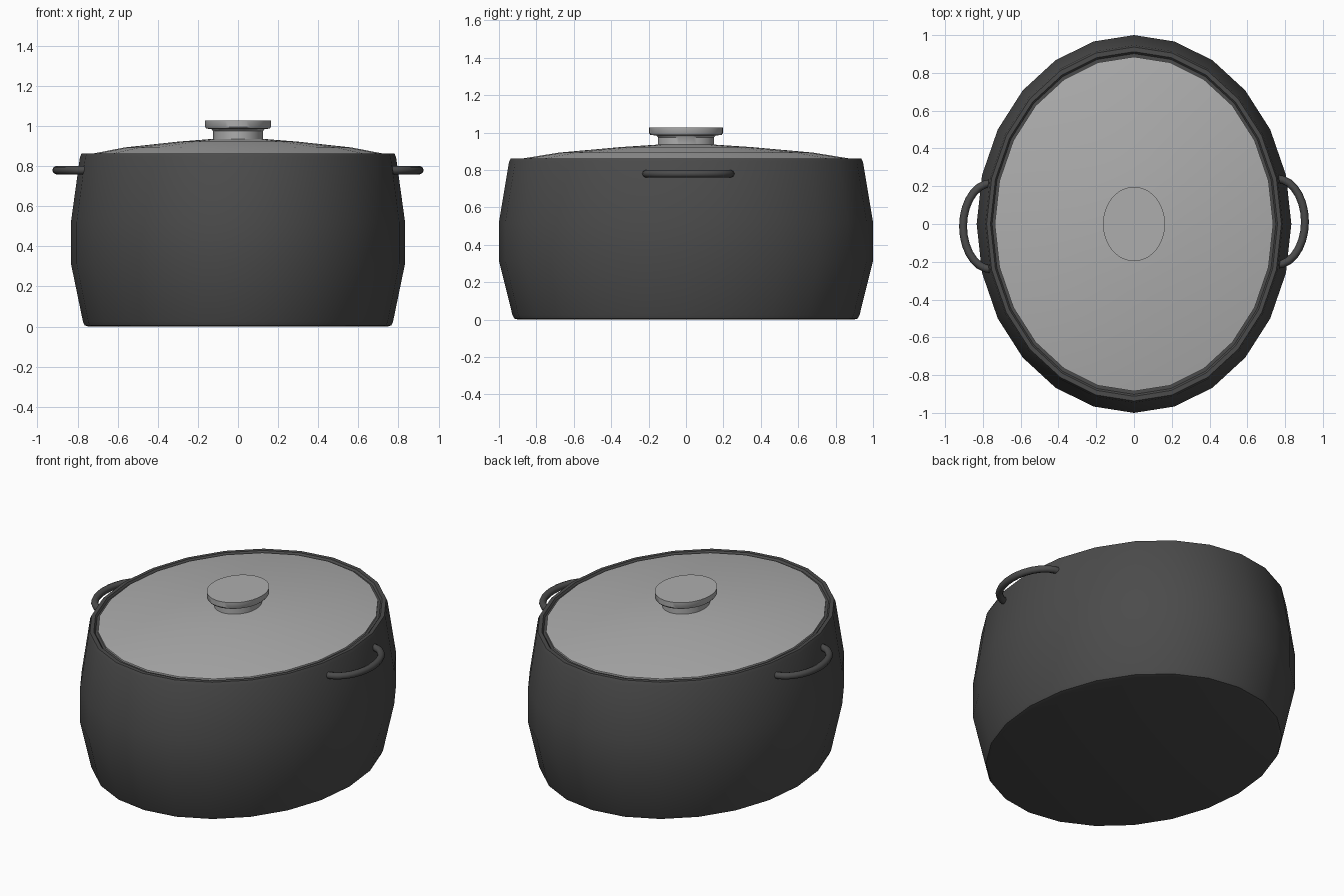
import bpy, bmesh, math

if "Cube" in bpy.data.objects:
    bpy.data.objects.remove(bpy.data.objects["Cube"])

RATIO = 0.833  # width of the oval relative to its length


def material(name, grey):
    m = bpy.data.materials.new(name)
    m.diffuse_color = (grey, grey, grey, 1)
    m.use_nodes = True
    m.node_tree.nodes["Principled BSDF"].inputs["Base Color"].default_value = m.diffuse_color
    return m


def finish(obj, mat, angle=40):
    obj.data.materials.append(mat)
    bpy.ops.object.select_all(action='DESELECT')
    obj.select_set(True)
    bpy.context.view_layer.objects.active = obj
    bpy.ops.object.shade_smooth_by_angle(angle=math.radians(angle))


def oval_lathe(name, profile, sides, mat):
    """Sweep (radius, z) points round an oval and cap both ends."""
    bm = bmesh.new()
    rings = []
    for r, z in profile:
        rings.append([bm.verts.new((RATIO * r * math.sin(2 * math.pi * i / sides),
                                    r * math.cos(2 * math.pi * i / sides), z))
                      for i in range(sides)])
    for a, b in zip(rings, rings[1:]):
        for i in range(sides):
            j = (i + 1) % sides
            bm.faces.new((a[i], a[j], b[j], b[i]))
    bm.faces.new(rings[0])
    bm.faces.new(rings[-1])
    bmesh.ops.recalc_face_normals(bm, faces=bm.faces)
    me = bpy.data.meshes.new(name)
    bm.to_mesh(me)
    bm.free()
    obj = bpy.data.objects.new(name, me)
    bpy.context.collection.objects.link(obj)
    finish(obj, mat)
    return obj


def handle(name, turn, mat):
    """Bent round bar, made from a bevelled curve turned to one side."""
    cu = bpy.data.curves.new(name, 'CURVE')
    cu.dimensions = '3D'
    cu.bevel_depth = 0.021
    cu.bevel_resolution = 2
    cu.use_fill_caps = True
    sp = cu.splines.new('POLY')
    n = 14
    sp.points.add(n)
    for k in range(n + 1):
        a = math.radians(-90 + 180 * k / n)
        sp.points[k].co = (0.755 + 0.15 * math.cos(a), 0.012 + 0.228 * math.sin(a), 0.78, 1)
    obj = bpy.data.objects.new(name, cu)
    obj.rotation_euler.z = turn
    bpy.context.collection.objects.link(obj)
    bpy.ops.object.select_all(action='DESELECT')
    obj.select_set(True)
    bpy.context.view_layer.objects.active = obj
    bpy.ops.object.convert(target='MESH')
    finish(bpy.context.view_layer.objects.active, mat, 50)


dark = material("dark_enamel", 0.07)
light = material("brushed_metal", 0.42)

# Hollow pot with barrelled wall and rounded rim
oval_lathe("pot_body", [
    (0.895, 0.0), (0.918, 0.006), (0.928, 0.025), (1.0, 0.315), (1.0, 0.52),
    (0.946, 0.845), (0.937, 0.862), (0.912, 0.862), (0.902, 0.85),
    (0.96, 0.52), (0.96, 0.315), (0.89, 0.04)], 24, dark)

# Dark ledge between rim and lid
oval_lathe("lid_seat", [(0.875, 0.825), (0.91, 0.825), (0.91, 0.85), (0.875, 0.85)], 24, dark)

# Shallow domed lid
oval_lathe("lid", [
    (0.885, 0.835), (0.885, 0.86), (0.68, 0.893), (0.36, 0.922), (0.15, 0.936)], 24, light)

# Knob with stem and wider flat cap
oval_lathe("knob", [
    (0.15, 0.925), (0.15, 0.975), (0.16, 0.985), (0.19, 0.987),
    (0.197, 0.995), (0.197, 1.028)], 48, light)

# Side handles
handle("handle_right", 0, dark)
handle("handle_left", math.pi, dark)
